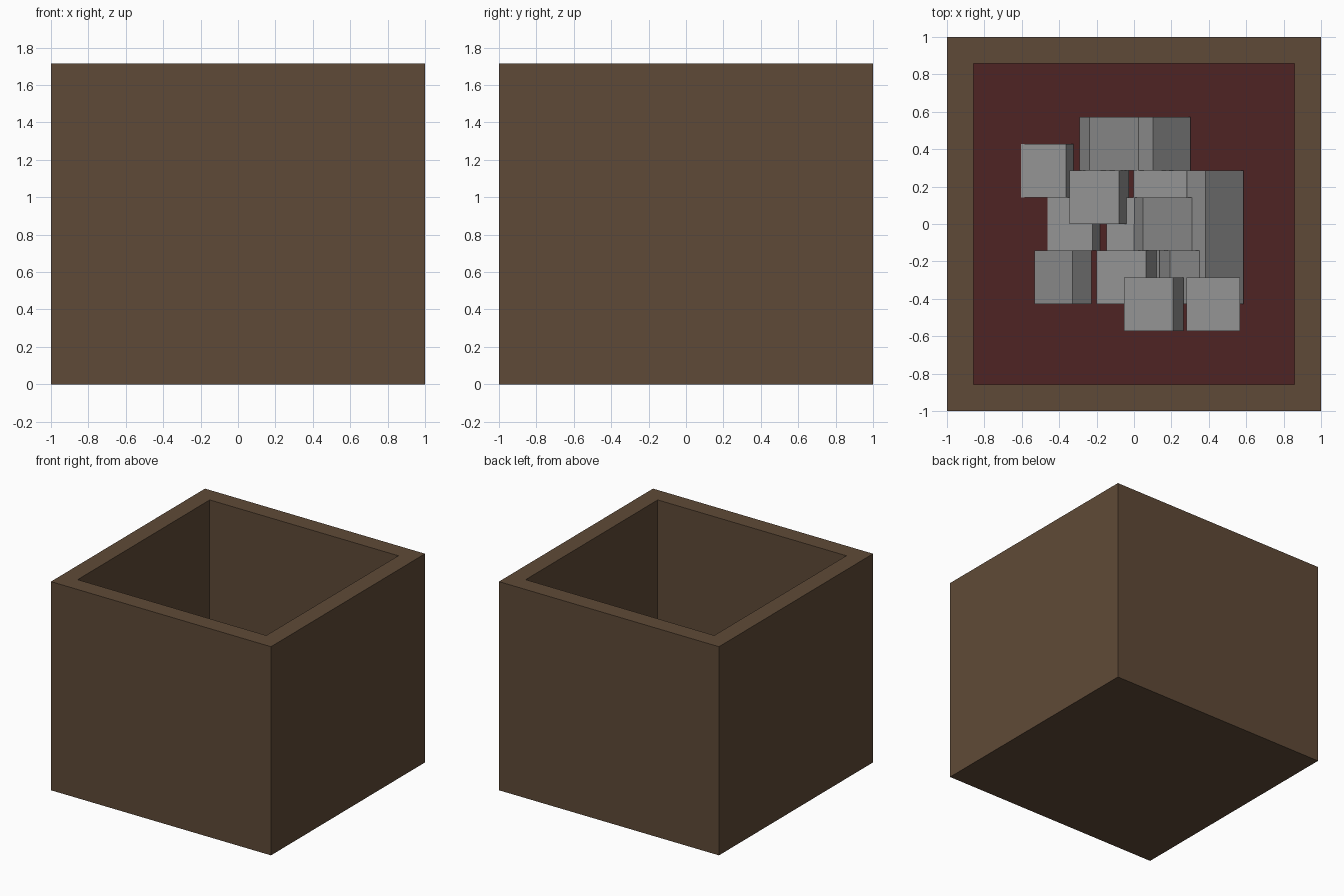
import bpy, math

if "Cube" in bpy.data.objects:
    bpy.data.objects.remove(bpy.data.objects["Cube"])

U = 1 / 7            # grid module: wall thickness and slab thickness
H = 12 * U           # box height
FLOOR = U            # inner floor level


def material(name, rgb):
    m = bpy.data.materials.new(name)
    lin = [((c / 255 + 0.055) / 1.055) ** 2.4 for c in rgb]
    m.diffuse_color = (*lin, 1)
    m.use_nodes = True
    m.node_tree.nodes["Principled BSDF"].inputs["Base Color"].default_value = m.diffuse_color
    return m


BROWN = material("brown wood", (95, 74, 55))
RED = material("dark red", (79, 35, 36))
GREY = material("grey stone", (149, 149, 149))


def block(name, mat, size, loc, tilt=0):
    """Box of a given size; positive tilt raises its right-hand (+x) end."""
    bpy.ops.mesh.primitive_cube_add(size=1, location=loc)
    ob = bpy.context.object
    ob.name = name
    ob.scale = size
    ob.rotation_euler = (0, -math.radians(tilt), 0)
    ob.data.materials.append(mat)
    return ob


# Open box shell: inset the top face and push it down to the floor
def open_box():
    a, b = 1, 1 - U
    verts = [(sx * r, sy * r, z)
             for r, z in ((a, 0), (a, H), (b, H), (b, FLOOR))
             for sx, sy in ((-1, -1), (1, -1), (1, 1), (-1, 1))]
    faces = [(3, 2, 1, 0), (12, 13, 14, 15)]
    for k in range(3):
        for i in range(4):
            j = (i + 1) % 4
            faces.append((4 * k + i, 4 * k + j, 4 * k + 4 + j, 4 * k + 4 + i))
    me = bpy.data.meshes.new("open_box")
    me.from_pydata(verts, [], faces)
    me.materials.append(BROWN)
    me.materials.append(RED)
    me.polygons[1].material_index = 1      # inner floor
    bpy.context.collection.objects.link(bpy.data.objects.new("open_box", me))


open_box()

# Loose slabs: x centre, y centre (in modules), height above floor, tilt
SLABS = [
    (-0.469, 2.0, -0.021, 22.5), (-0.327, 0.0, -0.021, 22.5),   # half sunk
    (-0.185, 1.0, 0.120, 22.5), (-0.380, -2.0, 0.102, 45),
    (-0.040, -2.0, 0.120, 22.5), (0.105, -3.0, 0.260, 22.5),
    (0.100, -2.0, 0.040, -22.5),
    (-0.132, 3.0, 0.135, -22.5), (0.151, 3.0, 0.071, -45),      # leaning pairs
    (0.153, 0.0, 0.135, -22.5), (0.434, 0.0, 0.071, -45),
    (0.296, -2.0, 0.135, -22.5), (0.434, -2.0, 0.071, -45),
    (0.434, 1.0, 0.068, -45),
    (0.140, 1.0, 0.0714, 0), (-0.004, 0.0, 0.069, 0),           # lying flat
    (0.424, -3.0, 0.220, 0),
]
for n, (x, y, z, tilt) in enumerate(SLABS, 1):
    block(f"stone_slab_{n}", GREY, (2 * U, 2 * U, U), (x, y * U, FLOOR + z), tilt)
